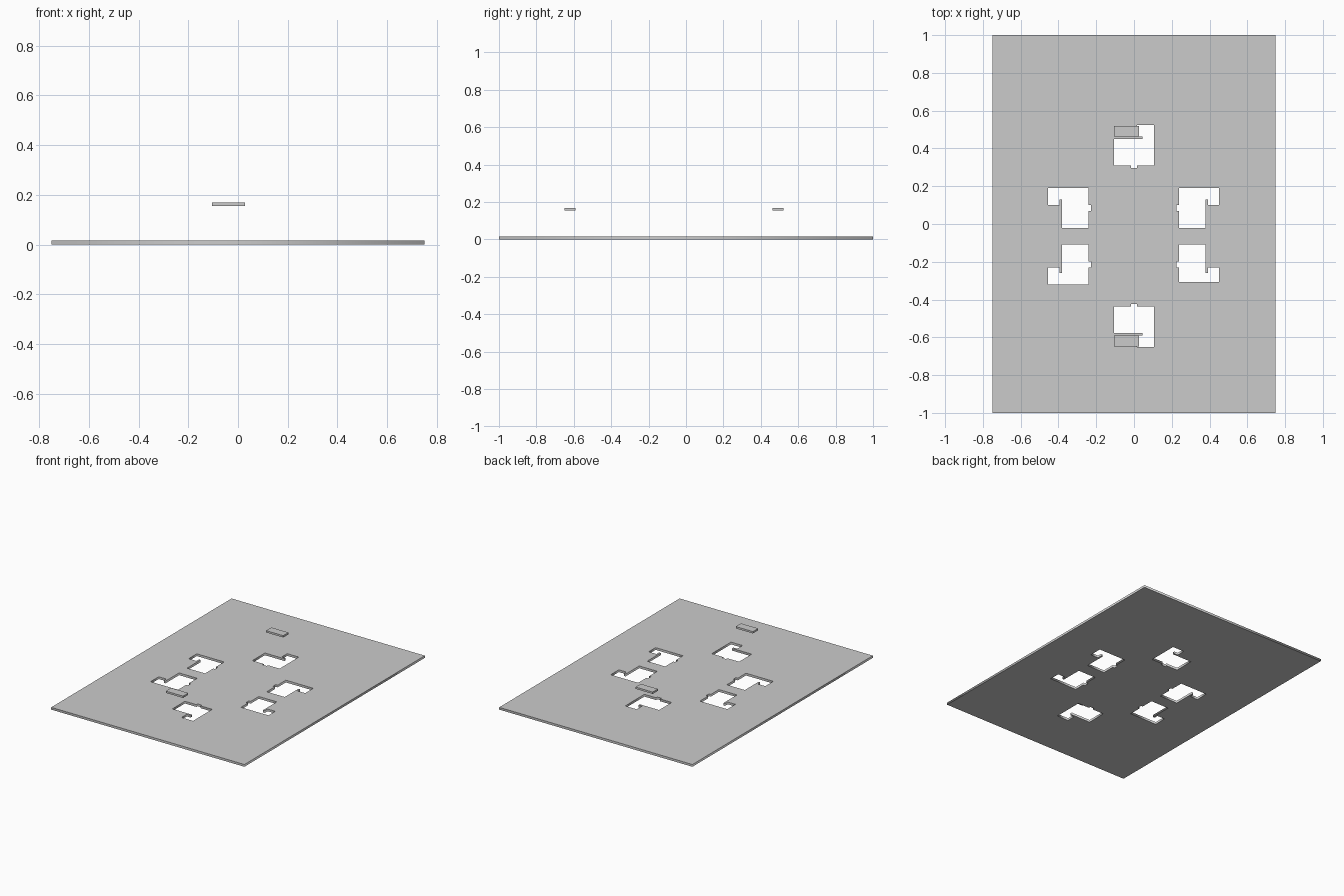
import bpy

if "Cube" in bpy.data.objects:
    bpy.data.objects.remove(bpy.data.objects["Cube"])

T = 0.016  # plate thickness

# Opening outline: u runs along the side, v points away from the plate's middle
def opening(origin, u_axis, v_axis, end=0.106):
    w, n, t = 0.106, 0.016, 0.045
    profile = [(-w, 0), (-n, 0), (-n, -0.014), (n, -0.014), (n, 0), (end, 0),
               (end, 0.213), (n, 0.213), (n, 0.153), (t, 0.153), (t, 0.140), (-w, 0.140)]
    return [(origin[0] + u * u_axis[0] + v * v_axis[0],
             origin[1] + u * u_axis[1] + v * v_axis[1]) for u, v in profile]

X, Y, NX, NY = (1, 0), (0, 1), (-1, 0), (0, -1)
outlines = [
    [(-0.75, -1), (0.75, -1), (0.75, 1), (-0.75, 1)],
    opening((0, 0.31), X, Y),
    opening((0, -0.437), X, NY),
    opening((0.238, 0.085), Y, X),
    opening((-0.241, 0.085), Y, NX),
    opening((0.238, -0.215), NY, X, end=0.092),
    opening((-0.241, -0.215), NY, NX),
]

# Plate: filled curve with the openings as inner loops
curve = bpy.data.curves.new("plate", "CURVE")
curve.dimensions = "2D"
curve.fill_mode = "BOTH"
curve.extrude = T / 2
for pts in outlines:
    s = curve.splines.new("POLY")
    s.points.add(len(pts) - 1)
    for p, (x, y) in zip(s.points, pts):
        p.co = (x, y, 0, 1)
    s.use_cyclic_u = True
plate = bpy.data.objects.new("plate", curve)
plate.location.z = T / 2
bpy.context.collection.objects.link(plate)
bpy.context.view_layer.objects.active = plate
plate.select_set(True)
bpy.ops.object.convert(target="MESH")

# Two small blocks hovering over the end openings
for name, y in (("back_block", 0.491), ("front_block", -0.620)):
    bpy.ops.mesh.primitive_cube_add(size=1, location=(-0.039, y, 0.162))
    block = bpy.context.object
    block.name = name
    block.scale = (0.133, 0.058, 0.013)
